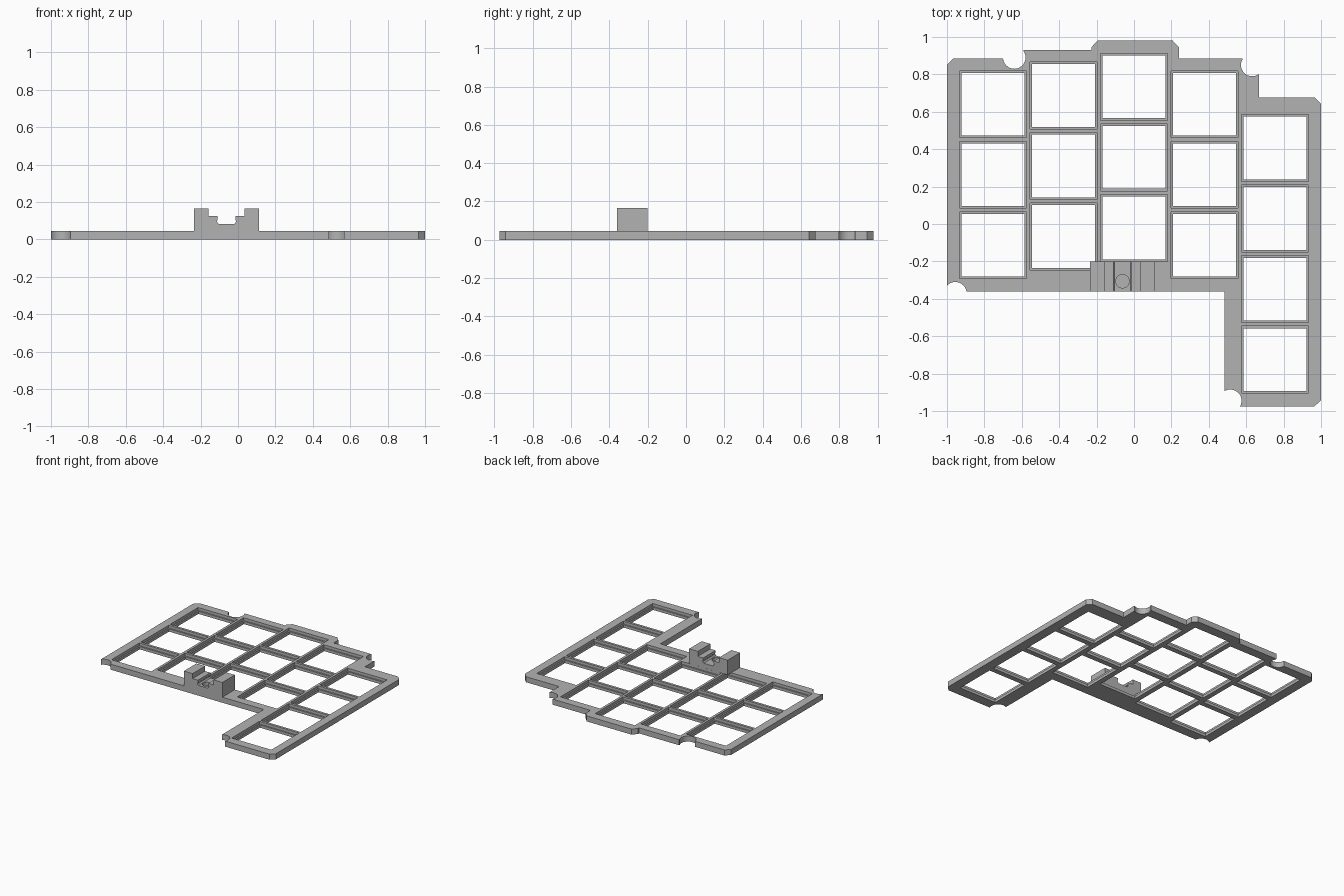
import bpy
import bmesh
from mathutils import Matrix

cube = bpy.data.objects.get("Cube")
if cube:
    bpy.data.objects.remove(cube, do_unlink=True)

# Single grey plastic
grey = bpy.data.materials.new("grey plastic")
grey.use_nodes = True
COLOR = (0.45, 0.45, 0.45, 1)
grey.diffuse_color = COLOR
grey.node_tree.nodes["Principled BSDF"].inputs["Base Color"].default_value = COLOR

THICK = 0.045
PITCH = 0.377


def make_object(name, bm):
    bmesh.ops.recalc_face_normals(bm, faces=bm.faces)
    mesh = bpy.data.meshes.new(name)
    bm.to_mesh(mesh)
    bm.free()
    mesh.materials.append(grey)
    obj = bpy.data.objects.new(name, mesh)
    bpy.context.collection.objects.link(obj)
    return obj


def prism(name, points, depth):
    """Extrude a closed 3D outline along a vector."""
    bm = bmesh.new()
    face = bm.faces.new([bm.verts.new(p) for p in points])
    ext = bmesh.ops.extrude_face_region(bm, geom=[face])
    verts = [g for g in ext["geom"] if isinstance(g, bmesh.types.BMVert)]
    bmesh.ops.translate(bm, verts=verts, vec=depth)
    return make_object(name, bm)


def add_box(bm, x, y, size, z0, z1):
    m = Matrix.Translation((x, y, (z0 + z1) / 2)) @ Matrix.Diagonal((size, size, z1 - z0, 1))
    bmesh.ops.create_cube(bm, size=1, matrix=m)


def add_cylinder(bm, x, y, r, z0, z1):
    bmesh.ops.create_cone(bm, cap_ends=True, segments=40, radius1=r, radius2=r,
                          depth=z1 - z0, matrix=Matrix.Translation((x, y, (z0 + z1) / 2)))


def cut(obj, bm):
    """Subtract a cutter, bake the result and delete the cutter."""
    cutter = make_object("cutter", bm)
    cutter.hide_render = True
    mod = obj.modifiers.new("cut", "BOOLEAN")
    mod.operation, mod.solver, mod.object = "DIFFERENCE", "EXACT", cutter
    bpy.context.view_layer.update()
    result = bpy.data.meshes.new_from_object(
        obj.evaluated_get(bpy.context.evaluated_depsgraph_get()))
    obj.modifiers.clear()
    obj.data = result
    bpy.data.objects.remove(cutter, do_unlink=True)


def smooth(obj):
    bpy.ops.object.select_all(action="DESELECT")
    obj.select_set(True)
    bpy.context.view_layer.objects.active = obj
    bpy.ops.object.shade_smooth_by_angle(angle=0.5)


# Plate outline with stepped back edge and a leg on the left
outline = [
    (-1, -0.36), (-1, 0.85), (-0.965, 0.885), (-0.59, 0.885), (-0.59, 0.93),
    (-0.228, 0.93), (-0.228, 0.945), (-0.195, 0.98), (0.207, 0.98), (0.24, 0.945),
    (0.24, 0.885), (0.58, 0.885), (0.61, 0.83), (0.64, 0.8), (0.667, 0.8),
    (0.667, 0.677), (0.965, 0.677), (1, 0.643), (1, -0.942), (0.965, -0.975),
    (0.483, -0.975), (0.483, -0.36),
]
plate = prism("key_frame_plate", [(x, y, 0) for x, y in outline], (0, 0, THICK))

# Key openings: column index, back row centre, number of rows
columns = [(-2, 0.64, 3), (-1, 0.687, 3), (0, 0.733, 3), (1, 0.64, 3), (2, 0.406, 4)]
keys = [(c * PITCH, top - r * PITCH) for c, top, rows in columns for r in range(rows)]

# Through openings and round screw notches
bm = bmesh.new()
for x, y in keys:
    add_box(bm, x, y, 0.335, -0.1, 0.1)
for x, y in [(-0.64, 0.89), (0.632, 0.85), (0.515, -0.945), (-0.955, -0.37)]:
    add_cylinder(bm, x, y, 0.06, -0.1, 0.1)
cut(plate, bm)

# Wider recess above, leaving a thin ledge around each opening
bm = bmesh.new()
for x, y in keys:
    add_box(bm, x, y, 0.357, THICK / 2, 0.1)
cut(plate, bm)
smooth(plate)

# Cradle bracket on the front edge, mirrored half profile
CX, HALF = -0.0615, 0.173
half = [(HALF, THICK), (HALF, 0.165), (0.095, 0.165), (0.095, 0.124), (0.047, 0.124),
        (0.047, 0.104), (0.051, 0.1), (0.051, 0.094), (0.042, 0.083)]
profile = half + [(-x, z) for x, z in reversed(half)]
bracket = prism("cradle_bracket", [(CX + x, -0.36, z) for x, z in profile], (0, 0.16, 0))

# Blind round socket in the cradle floor
bm = bmesh.new()
add_cylinder(bm, CX, -0.306, 0.036, 0.055, 0.2)
cut(bracket, bm)
smooth(bracket)
